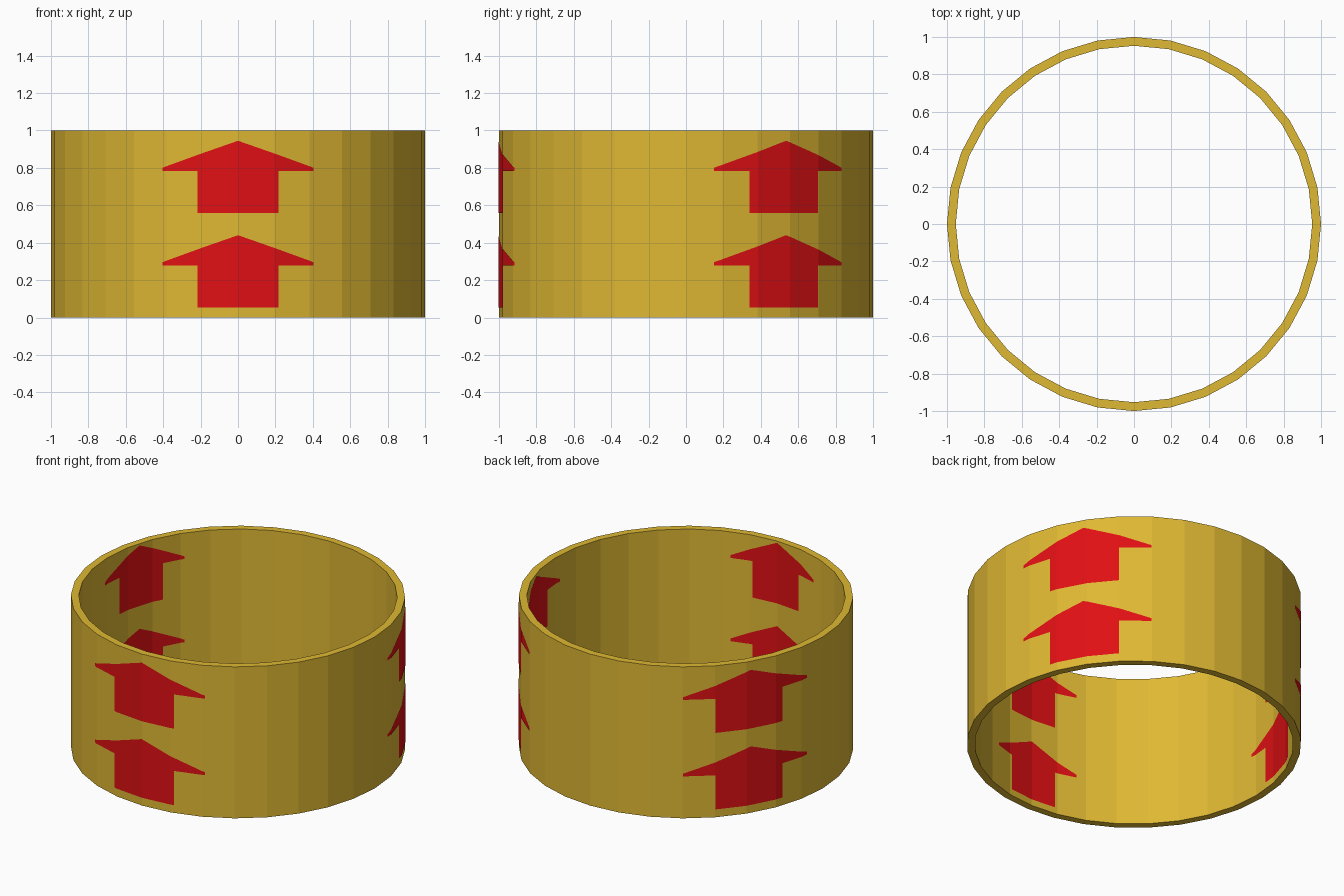
import bpy, bmesh, math

if "Cube" in bpy.data.objects:
    bpy.data.objects.remove(bpy.data.objects["Cube"])

SIDES = 32
STEP = 360 / SIDES
OUTER, INNER, HEIGHT = 1.0, 0.953, 1.0


def material(name, rgb):
    m = bpy.data.materials.new(name)
    m.diffuse_color = (*rgb, 1)
    m.use_nodes = True
    m.node_tree.nodes["Principled BSDF"].inputs["Base Color"].default_value = m.diffuse_color
    return m


GOLD = material("gold", (0.74, 0.48, 0.033))
RED = material("red", (0.75, 0.005, 0.007))


def make_object(name, bm, mat):
    mesh = bpy.data.meshes.new(name)
    bm.to_mesh(mesh)
    bm.free()
    mesh.materials.append(mat)
    ob = bpy.data.objects.new(name, mesh)
    bpy.context.collection.objects.link(ob)
    return ob


def on_wall(radius, deg, z):
    """Point on the flat-sided wall at an angle."""
    r = radius * math.cos(math.radians(STEP / 2)) / math.cos(math.radians(deg % STEP - STEP / 2))
    a = math.radians(deg)
    return (r * math.cos(a), r * math.sin(a), z)


# Open band: a rectangular section carried round 32 sides
bm = bmesh.new()
section = [(OUTER, 0), (OUTER, HEIGHT), (INNER, HEIGHT), (INNER, 0)]
rings = [[bm.verts.new(on_wall(r, i * STEP, z)) for r, z in section] for i in range(SIDES)]
for i in range(SIDES):
    a, b = rings[i], rings[(i + 1) % SIDES]
    for j in range(4):
        k = (j + 1) % 4
        bm.faces.new((a[j], b[j], b[k], a[k]))
make_object("ring_band", bm, GOLD)


def arrow(name, radius, centre, half, shaft, bottom, neck, tip, inside):
    """Thin arrow decal hugging the wall, cut at every wall corner."""
    wing_top = neck + 0.018

    def top(d):
        return tip + (wing_top - tip) * abs(d) / half

    cuts = {-half, -shaft, 0, shaft, half}
    for i in range(-SIDES, 2 * SIDES):
        d = i * STEP - centre
        if -half < d < half:
            cuts.add(d)
    cuts = sorted(cuts)
    bm = bmesh.new()
    for d0, d1 in zip(cuts, cuts[1:]):
        if d1 - d0 < 1e-4:
            continue
        low = bottom if abs(d0 + d1) / 2 < shaft else neck
        # sample just inside each strip, so strips lie on one flat side
        pts = [(d0, low), (d1, low), (d1, top(d1)), (d0, top(d0))]
        if inside:
            pts.reverse()
        bm.faces.new([bm.verts.new(on_wall(radius, centre + d, z)) for d, z in pts])
    bmesh.ops.remove_doubles(bm, verts=bm.verts, dist=1e-5)
    make_object(name, bm, RED)


# Three columns of two arrows on the outside and on the inside
for c, (out_deg, in_deg) in enumerate([(-90, -90), (32.3, 16.5), (147.7, 163.5)]):
    for row in range(2):
        z = 0.505 * row
        arrow(f"outer_arrow_{c}_{row}", OUTER + 0.003, out_deg, 23.7, 12.5,
              0.053 + z, 0.278 + z, 0.44 + z, False)
        z = 0.55 * row
        arrow(f"inner_arrow_{c}_{row}", INNER - 0.003, in_deg, 18.7, 10.2,
              0.04 + z, 0.28 + z, 0.44 + z, True)
